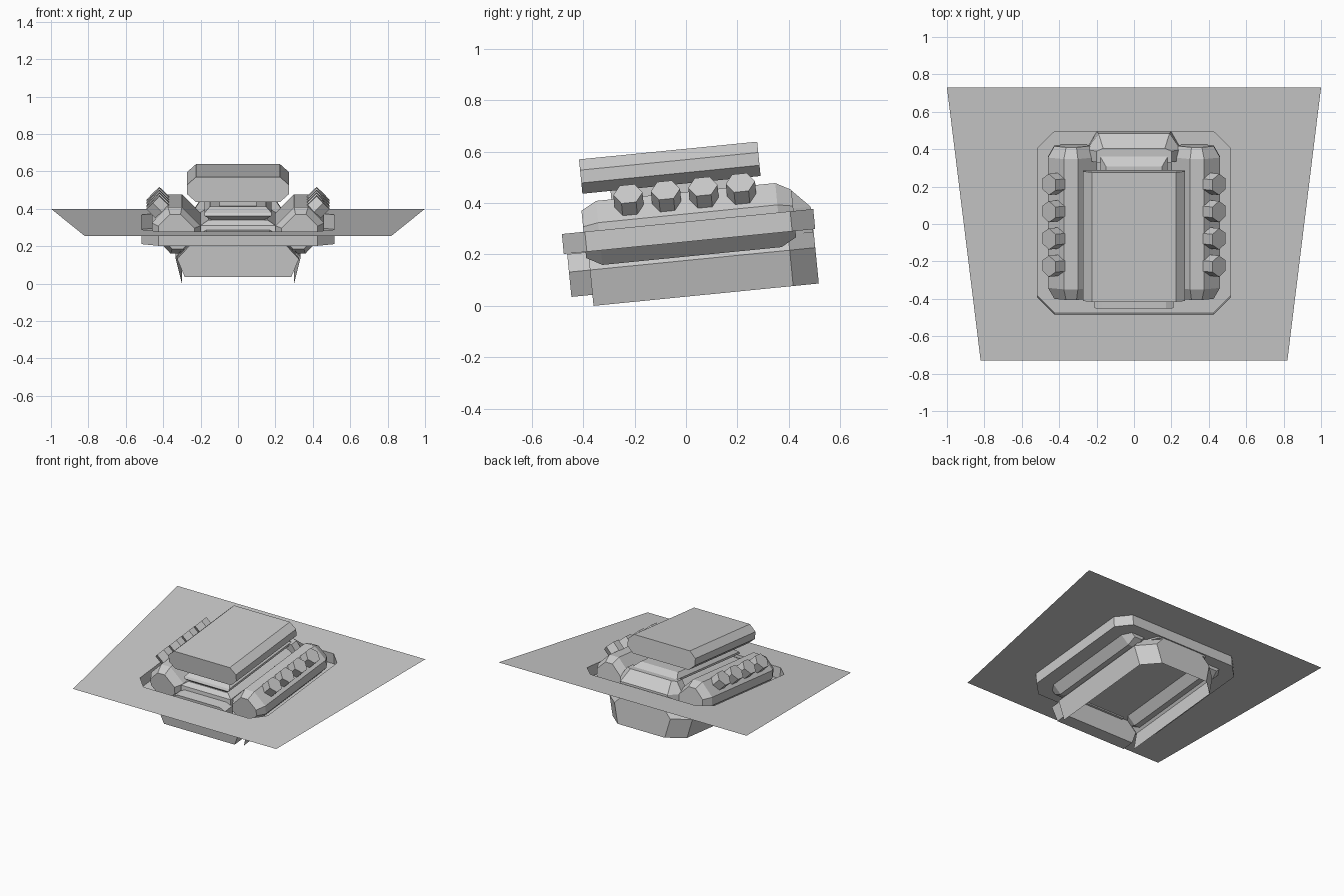
import bpy, bmesh, math
from mathutils import Matrix, Vector

if "Cube" in bpy.data.objects:
    bpy.data.objects.remove(bpy.data.objects["Cube"])

# Everything is built flat on the hood plane, then tilted nose-down as a whole
TILT = Matrix.Translation((0, 0, 0.3275)) @ Matrix.Rotation(math.atan(0.0993), 4, 'X')


def make(name, verts, faces, fix_normals=True):
    bm = bmesh.new()
    vs = [bm.verts.new(v) for v in verts]
    for f in faces:
        bm.faces.new([vs[i] for i in f])
    if fix_normals:
        bmesh.ops.recalc_face_normals(bm, faces=bm.faces)
    mesh = bpy.data.meshes.new(name)
    bm.to_mesh(mesh)
    bm.free()
    mesh.transform(TILT)
    ob = bpy.data.objects.new(name, mesh)
    bpy.context.collection.objects.link(ob)
    return ob


def loft(name, rings, cap_start=True, cap_end=True, skip=()):
    """Skin a list of equal-length closed rings; skip leaves out side strips."""
    n = len(rings[0])
    verts = [p for r in rings for p in r]
    faces = []
    for k in range(len(rings) - 1):
        for i in range(n):
            if i not in skip:
                j = (i + 1) % n
                faces.append((k * n + i, k * n + j, (k + 1) * n + j, (k + 1) * n + i))
    if cap_start:
        faces.append(tuple(range(n))[::-1])
    if cap_end:
        faces.append(tuple(range((len(rings) - 1) * n, len(rings) * n)))
    return make(name, verts, faces)


def along_y(prof, y, s=1.0):
    """Place an x-z profile at y, scaled about its centre."""
    cx = sum(p[0] for p in prof) / len(prof)
    cz = sum(p[1] for p in prof) / len(prof)
    return [(cx + (x - cx) * s, y, cz + (z - cz) * s) for x, z in prof]


def sym(half):
    """Mirror a right-half profile (bottom to top) into a closed one."""
    return half + [(-x, z) for x, z in reversed(half)]


def octagon(w, y0, y1, c, z):
    return [(-w + c, y0, z), (w - c, y0, z), (w, y0 + c, z), (w, y1 - c, z),
            (w - c, y1, z), (-w + c, y1, z), (-w, y1 - c, z), (-w, y0 + c, z)]


# Hood sheet with a recessed octagonal well
L = 0.7337
corners = [(-0.82, -L, 0), (0.82, -L, 0), (1, L, 0), (-1, L, 0)]
rim = octagon(0.515, -0.485, 0.497, 0.09, 0)
floor = octagon(0.515, -0.485, 0.497, 0.09, -0.078)
faces = []
for k in range(4):
    nk = (k + 1) % 4
    a, b = 4 + 2 * k, 4 + 2 * k + 1
    faces.append((k, nk, b, a))
    faces.append((nk, 4 + (2 * k + 2) % 8, b))
for i in range(8):
    j = (i + 1) % 8
    faces.append((4 + i, 4 + j, 12 + j, 12 + i))
faces.append(tuple(range(12, 20)))
make("hood_panel", corners + rim + floor, faces)

# Air scoop box on top
scoop = sym([(0.225, 0.148), (0.272, 0.19), (0.272, 0.24), (0.225, 0.282)])
loft("air_scoop", [along_y(scoop, -0.39), along_y(scoop, 0.306)])

# Carburettor neck under the scoop
neck = sym([(0.10, 0.08), (0.10, 0.15)])
loft("carburettor_neck", [along_y(neck, -0.28), along_y(neck, 0.20)])

# Intake manifold: stepped body with sloping front and back
def rect(w, y0, y1, z):
    return [(-w, y0, z), (w, y0, z), (w, y1, z), (-w, y1, z)]

loft("intake_manifold", [rect(0.20, -0.39, 0.42, -0.08), rect(0.20, -0.37, 0.42, 0.02),
                         rect(0.16, -0.34, 0.40, 0.045)])
loft("intake_plate", [rect(0.13, -0.33, 0.36, 0.04), rect(0.18, -0.36, 0.38, 0.07),
                      rect(0.18, -0.35, 0.37, 0.085), rect(0.15, -0.30, 0.32, 0.115)])

# Rear housing rising through the well
def rear_ring(w, wb, y1, z):
    return [(-w, 0.34, z), (w, 0.34, z), (w, 0.40, z), (wb, y1, z), (-wb, y1, z), (-w, 0.40, z)]

loft("rear_housing", [rear_ring(0.25, 0.20, 0.488, -0.09), rear_ring(0.25, 0.19, 0.488, 0.01),
                      rear_ring(0.20, 0.165, 0.415, 0.085)])

# Lower block: open-bottomed trough with chamfered back corners
def block_ring(w, z):
    return [(-w, -0.39, z), (w, -0.39, z), (w, 0.39, z),
            (w - 0.11, 0.49, z), (-w + 0.11, 0.49, z), (-w, 0.39, z)]

loft("lower_block", [block_ring(0.30, -0.29), block_ring(0.335, -0.15), block_ring(0.27, -0.079)],
     cap_start=False, cap_end=False, skip=(0,))

# Front covers below and inside the well
cover = sym([(0.285, -0.247), (0.325, -0.15), (0.26, -0.08)])
loft("front_cover", [along_y(cover, -0.472), along_y(cover, -0.385)])
nose = sym([(0.21, -0.09), (0.21, -0.025), (0.17, -0.005)])
loft("front_nose", [along_y(nose, -0.455), along_y(nose, -0.37)])

# Cylinder heads and hexagonal stacks, one bank per side
head = [(0.46, -0.03), (0.46, 0.03), (0.375, 0.115), (0.30, 0.115),
        (0.20, 0.015), (0.20, -0.05), (0.28, -0.135), (0.36, -0.135)]
for side, s in (("right", 1), ("left", -1)):
    prof = [(s * x, z) for x, z in head]
    loft(side + "_cylinder_head",
         [along_y(prof, -0.40, 0.74), along_y(prof, -0.34), along_y(prof, 0.36), along_y(prof, 0.42, 0.74)])
    axis = Vector((s * 0.707, 0, 0.707))
    across = Vector((s * 0.707, 0, -0.707))
    for i in range(4):
        cap = Vector((s * 0.455, -0.214 + i * 0.1465, 0.130))
        rings = []
        for d in (-0.13, 0.0):
            rings.append([cap + axis * d + 0.057 * (Vector((0, math.cos(t), 0)) + across * math.sin(t))
                          for t in [math.pi / 3 * k for k in range(6)]])
        loft(f"{side}_stack_{i + 1}", rings)
